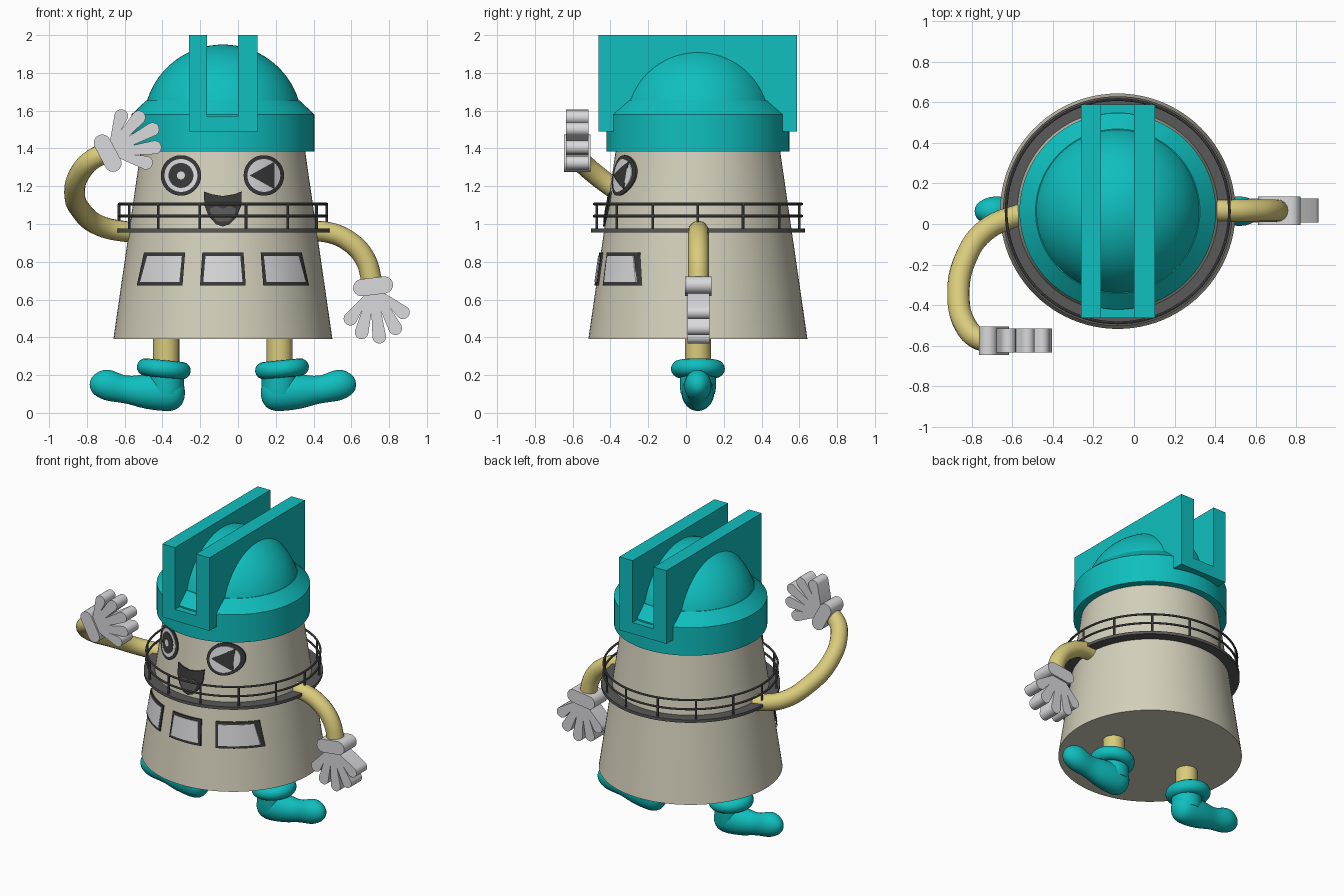
import bpy, bmesh, math
from mathutils import Matrix, Vector

if "Cube" in bpy.data.objects:
    bpy.data.objects.remove(bpy.data.objects["Cube"])

CX, CY = -0.08, 0.063          # tower axis
BASE_Z, TOP_Z, BASE_R, TOP_R = 0.39, 1.39, 0.58, 0.435


def material(name, rgb):
    m = bpy.data.materials.new(name)
    m.use_nodes = True
    m.diffuse_color = (*rgb, 1)
    m.node_tree.nodes["Principled BSDF"].inputs["Base Color"].default_value = (*rgb, 1)
    return m


TEAL = material("teal", (0.005, 0.52, 0.52))
CREAM = material("cream", (0.66, 0.63, 0.5))
YELLOW = material("yellow", (0.70, 0.60, 0.20))
WHITE = material("white", (0.70, 0.70, 0.72))
GREY = material("railing grey", (0.10, 0.10, 0.10))
DARK = material("dark grey", (0.04, 0.04, 0.04))


def finish(name, bm, mat, angle=35):
    bmesh.ops.recalc_face_normals(bm, faces=bm.faces)
    me = bpy.data.meshes.new(name)
    bm.to_mesh(me)
    bm.free()
    me.materials.append(mat)
    ob = bpy.data.objects.new(name, me)
    bpy.context.collection.objects.link(ob)
    smooth(ob, angle)
    return ob


def smooth(ob, angle=35):
    bpy.ops.object.select_all(action="DESELECT")
    ob.select_set(True)
    bpy.context.view_layer.objects.active = ob
    bpy.ops.object.shade_smooth_by_angle(angle=math.radians(angle))


def lathe(name, profile, mat, x=CX, y=CY, closed=False, steps=96, tilt=0, z=0):
    """Revolve (radius, height) points around a vertical axis."""
    bm = bmesh.new()
    vs = [bm.verts.new((r, 0, h)) for r, h in profile]
    es = [bm.edges.new(p) for p in zip(vs, vs[1:])]
    if closed:
        es.append(bm.edges.new((vs[-1], vs[0])))
    bmesh.ops.spin(bm, geom=vs + es, cent=(0, 0, 0), axis=(0, 0, 1),
                   angle=math.tau, steps=steps)
    bmesh.ops.remove_doubles(bm, verts=bm.verts, dist=1e-4)
    bm.transform(Matrix.Translation((x, y, z)) @ Matrix.Rotation(tilt, 4, "Y"))
    return finish(name, bm, mat)


def circle(cx, cz, r, n=32):
    return [(cx + r * math.cos(math.tau * i / n), cz + r * math.sin(math.tau * i / n))
            for i in range(n)]


def box(name, lo, hi, mat):
    bm = bmesh.new()
    size = Vector(hi) - Vector(lo)
    mid = (Vector(hi) + Vector(lo)) / 2
    bmesh.ops.create_cube(bm, size=1, matrix=Matrix.Translation(mid) @ Matrix.Diagonal((*size, 1)))
    return finish(name, bm, mat)


def prism(name, pts, depth, mat, place):
    """Extrude an x/z outline along y, centred."""
    bm = bmesh.new()
    f = bm.faces.new([bm.verts.new((a, -depth / 2, b)) for a, b in pts])
    out = bmesh.ops.extrude_face_region(bm, geom=[f], use_keep_orig=True)
    bmesh.ops.translate(bm, vec=(0, depth, 0),
                        verts=[g for g in out["geom"] if isinstance(g, bmesh.types.BMVert)])
    bm.transform(place)
    return finish(name, bm, mat)


def plate(name, pts, lift, mat):
    """Thin plate wrapped on the tower front; pts are (x from axis, z)."""
    bm = bmesh.new()
    f = bm.faces.new([bm.verts.new((a, 0, b)) for a, b in pts])
    bmesh.ops.triangulate(bm, faces=[f])
    for i in range(-22, 23):
        bmesh.ops.bisect_plane(bm, geom=bm.verts[:] + bm.edges[:] + bm.faces[:], dist=1e-5,
                               plane_co=(i * 0.02, 0, 0), plane_no=(1, 0, 0))
    for v in bm.verts:
        r = BASE_R + (TOP_R - BASE_R) * (v.co.z - BASE_Z) / (TOP_Z - BASE_Z) + lift
        v.co.y = -math.sqrt(r * r - v.co.x ** 2)
    out = bmesh.ops.extrude_face_region(bm, geom=bm.faces[:], use_keep_orig=True)
    bmesh.ops.translate(bm, vec=(0, 0.009, 0),
                        verts=[g for g in out["geom"] if isinstance(g, bmesh.types.BMVert)])
    bm.transform(Matrix.Translation((CX, CY, 0)))
    return finish(name, bm, mat)


def tube(name, pts, radius, mat):
    cu = bpy.data.curves.new(name, "CURVE")
    cu.dimensions = "3D"
    cu.bevel_depth, cu.bevel_resolution, cu.resolution_u = radius, 6, 10
    cu.use_fill_caps = True
    sp = cu.splines.new("BEZIER")
    sp.bezier_points.add(len(pts) - 1)
    for bp, p in zip(sp.bezier_points, pts):
        bp.co = p
        bp.handle_left_type = bp.handle_right_type = "AUTO"
    cu.materials.append(mat)
    ob = bpy.data.objects.new(name, cu)
    bpy.context.collection.objects.link(ob)
    bpy.ops.object.select_all(action="DESELECT")
    ob.select_set(True)
    bpy.context.view_layer.objects.active = ob
    bpy.ops.object.convert(target="MESH")
    smooth(bpy.context.object, 50)


# Tower and domed roof
lathe("tower_body", [(0, BASE_Z), (BASE_R, BASE_Z), (TOP_R, TOP_Z), (0, TOP_Z)], CREAM)
lathe("roof_drum", [(0, 1.385), (0.484, 1.385), (0.484, 1.58), (0.405, 1.655), (0, 1.655)], TEAL)
R = 0.42
lathe("roof_dome", [(R * math.cos(a), 1.53 + R * math.sin(a))
                    for a in (math.pi / 2 * i / 20 for i in range(21))], TEAL)

# Roof slit: two slabs joined by a floor
for name, x0, x1, top in (("right_slab", -0.26, -0.163, 2), ("left_slab", 0, 0.103, 2),
                          ("slab_floor", -0.163, 0, 1.57)):
    box(name, (x0, -0.462, 1.49), (x1, 0.588, top), TEAL)

# Balcony with railing
lathe("balcony_floor", [(0.47, 0.955), (0.566, 0.955), (0.566, 0.975), (0.47, 0.975)], GREY, closed=True)
for name, h in (("top_rail", 1.106), ("middle_rail", 1.042)):
    lathe(name, circle(0.55, h, 0.007, 8), GREY, closed=True)
for i in range(14):
    a = math.tau * i / 14
    lathe("rail_post", [(0, 0.97), (0.007, 0.97), (0.007, 1.106), (0, 1.106)], GREY,
          CX + 0.55 * math.cos(a), CY + 0.55 * math.sin(a), steps=8)

# Windows
for name, c in (("right", -0.322), ("middle", 0), ("left", 0.322)):
    for part, inset, lift, mat in (("frame", 0, 0.009, DARK), ("pane", 0.017, 0.012, WHITE)):
        lean = 0.04 * c
        t, b = 0.109 - inset, 0.121 - inset
        plate(f"{name}_window_{part}",
              [(c + lean - b, 0.675 + inset), (c + lean + b, 0.675 + inset),
               (c - lean - t, 0.848 - inset), (c - lean + t, 0.848 - inset)][::1][:2]
              + [(c - lean + t, 0.848 - inset), (c - lean - t, 0.848 - inset)], lift, mat)

# Eyes: one open, one winking
EZ = 1.257
for side, c in (("right", -0.222), ("left", 0.217)):
    plate(f"{side}_eye_rim", circle(c, EZ, 0.107, 48), 0.009, DARK)
    plate(f"{side}_eye_white", circle(c, EZ, 0.087, 48), 0.012, WHITE)
plate("iris", circle(-0.222, EZ, 0.066), 0.015, DARK)
plate("pupil", circle(-0.222, EZ, 0.021), 0.018, WHITE)
half = [(0.055, 0.072), (0.055, 0.042), (-0.022, 0)]
wink = [(-0.075, 0)] + [(x, -z) for x, z in half[:2]] + [half[2]] + half[1::-1]
plate("wink", [(0.217 + x, EZ + z) for x, z in wink], 0.015, DARK)

# Mouth and tongue
side = [(0.1, 1.172), (0.098, 1.10), (0.075, 1.04), (0.035, 0.998)]
plate("mouth", [(0, 1.148), (0.06, 1.158)] + side + [(0, 0.987)]
      + [(-x, z) for x, z in side[::-1]] + [(-0.06, 1.158)], 0.009, DARK)
side = [(0.035, 1.096), (0.07, 1.08), (0.058, 1.04), (0.028, 1.012)]
plate("tongue", [(0, 1.082)] + side + [(-x, z) for x, z in side[::-1]], 0.012, GREY)

# Arms
tube("left_arm", [(0.36, 0.066, 0.96), (0.47, 0.066, 0.957), (0.585, 0.066, 0.91),
                  (0.67, 0.066, 0.82), (0.715, 0.066, 0.67)], 0.055, YELLOW)
tube("right_arm", [(-0.53, 0.06, 0.95), (-0.73, -0.03, 0.99), (-0.83, -0.17, 1.07),
                   (-0.865, -0.35, 1.17), (-0.83, -0.5, 1.28), (-0.765, -0.565, 1.345),
                   (-0.69, -0.575, 1.38)], 0.055, YELLOW)

# Gloves, drawn pointing along +x then turned
glove = [(0.0, -0.05), (0.04, -0.05)]
for k in range(-2, 3):
    a = math.radians(21 * k)
    reach = (0.305, 0.287, 0.245)[abs(k)]
    tip_r = 0.036
    for j in range(-5, 6):
        t = a + math.pi / 2 * j / 5
        glove.append(((reach - tip_r) * math.cos(a) + tip_r * math.cos(t),
                      (reach - tip_r) * math.sin(a) + tip_r * math.sin(t)))
    if k < 2:
        v = a + math.radians(10.5)
        glove.append((0.14 * math.cos(v), 0.14 * math.sin(v)))
glove += [(0.04, 0.05), (0.0, 0.05)]
cuff = [(0.045 * math.cos(t), 0.061 * s + 0.045 * math.sin(t))
        for s, start in ((1, 0), (-1, math.pi)) for t in (start + math.pi * i / 10 for i in range(11))]
for side, pos, deg in (("left", (0.715, 0.066, 0.67), -83), ("right", (-0.69, -0.575, 1.375), 28)):
    place = Matrix.Translation(pos) @ Matrix.Rotation(-math.radians(deg), 4, "Y")
    prism(f"{side}_glove", glove, 0.118, WHITE, place)
    prism(f"{side}_cuff", cuff, 0.14, WHITE, place)

# Legs and boots
FOOT = [(0.406, 0.15, 0.02), (0.385, 0.15, 0.056), (0.33, 0.15, 0.085), (0.28, 0.142, 0.084),
        (0.23, 0.126, 0.074), (0.18, 0.118, 0.077), (0.12, 0.113, 0.093), (0.0, 0.108, 0.103),
        (-0.05, 0.108, 0.096), (-0.085, 0.108, 0.068), (-0.1, 0.108, 0.02)]
for side, s in (("right", -1), ("left", 1)):
    x = CX + 0.3 * s
    lathe(f"{side}_leg", [(0, 0.2), (0.069, 0.2), (0.069, 0.41), (0, 0.41)], YELLOW, x, steps=32)
    lathe(f"{side}_boot_collar", circle(0.097, 0, 0.046, 16), TEAL, x + 0.013 * s, closed=True,
          steps=48, tilt=-0.1 * s, z=0.233)
    lathe(f"{side}_boot_ankle", [(0, 0.1), (0.09, 0.1), (0.095, 0.13), (0.095, 0.235), (0, 0.235)],
          TEAL, x, steps=40)
    bm = bmesh.new()
    rings = [[bm.verts.new((x + s * u, CY + 0.88 * dy, dz)) for dy, dz in circle(0, zc, r, 20)]
             for u, zc, r in FOOT]
    for p, q in zip(rings, rings[1:]):
        for i in range(20):
            bm.faces.new((p[i - 1], p[i], q[i], q[i - 1]))
    bm.faces.new(rings[0])
    bm.faces.new(rings[-1])
    boot = finish(f"{side}_boot", bm, TEAL, 80)
    boot.modifiers.new("round", "SUBSURF").levels = 1
